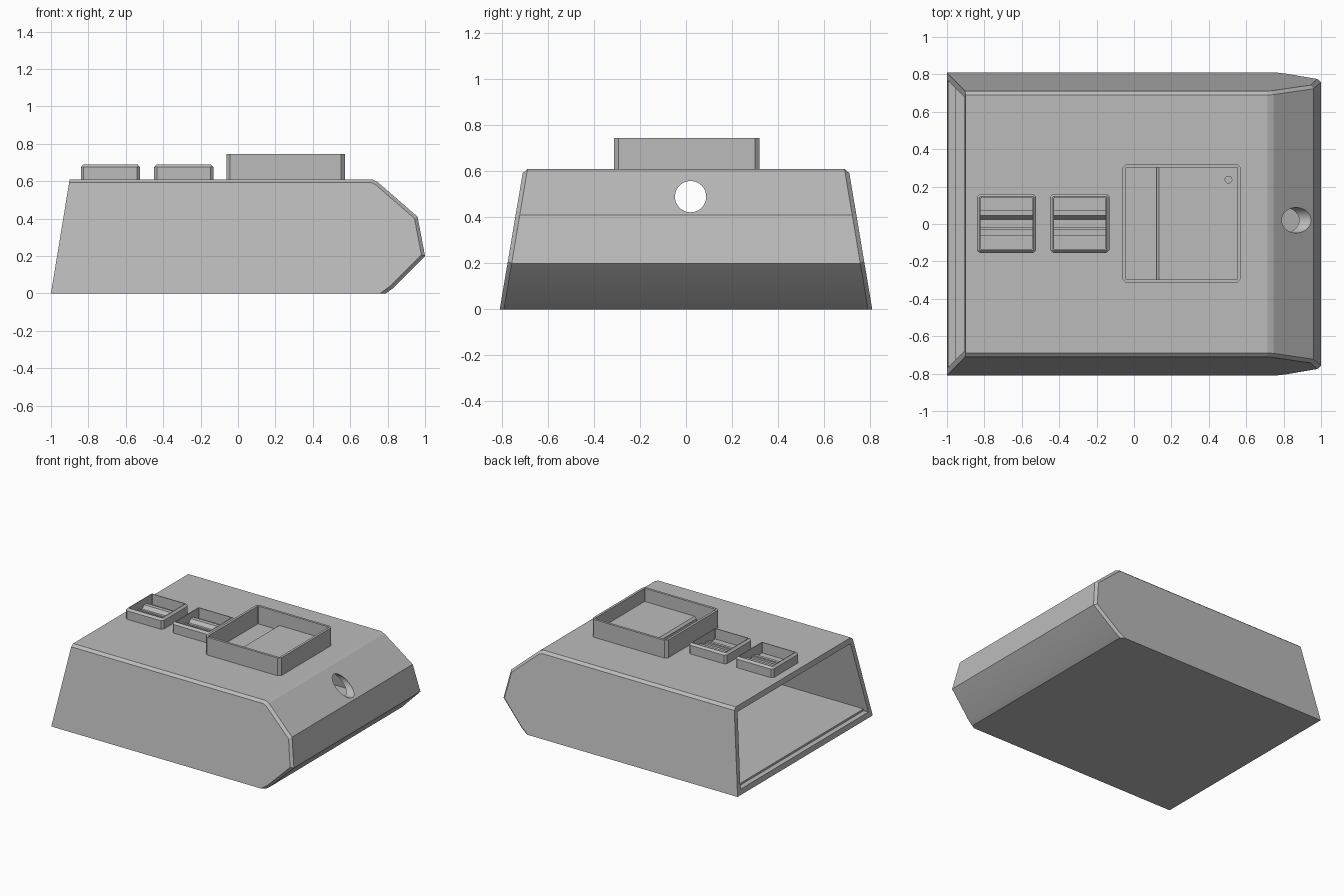
import bpy, bmesh, math
from mathutils import Vector

old = bpy.data.objects.get("Cube")
if old:
    bpy.data.objects.remove(old)

grey = bpy.data.materials.new("light_grey")
grey.use_nodes = True
grey.diffuse_color = (0.5, 0.5, 0.5, 1)
grey.node_tree.nodes["Principled BSDF"].inputs["Base Color"].default_value = (0.5, 0.5, 0.5, 1)


def finish(name, bm):
    bmesh.ops.recalc_face_normals(bm, faces=bm.faces[:])
    mesh = bpy.data.meshes.new(name)
    bm.to_mesh(mesh)
    bm.free()
    mesh.materials.append(grey)
    obj = bpy.data.objects.new(name, mesh)
    bpy.context.collection.objects.link(obj)
    return obj


def prism(points, place):
    """Extrude a profile between sides -1 and 1; place maps (u, v, side) to space."""
    bm = bmesh.new()
    near, far = [[bm.verts.new(place(u, v, s)) for u, v in points] for s in (-1, 1)]
    bm.faces.new(near)
    bm.faces.new(far[::-1])
    n = len(points)
    for i in range(n):
        j = (i + 1) % n
        bm.faces.new((near[i], near[j], far[j], far[i]))
    bmesh.ops.recalc_face_normals(bm, faces=bm.faces[:])
    bm.normal_update()
    return bm


def cut(target, cutter):
    cutter.hide_render = True
    mod = target.modifiers.new("cut", 'BOOLEAN')
    mod.operation = 'DIFFERENCE'
    mod.solver = 'EXACT'
    mod.object = cutter
    bpy.context.view_layer.objects.active = target
    bpy.ops.object.modifier_apply(modifier=mod.name)


def cylinder(name, radius, depth, location, axis):
    bm = bmesh.new()
    bmesh.ops.create_cone(bm, cap_ends=True, segments=48, radius1=radius,
                          radius2=radius, depth=depth)
    turn = Vector((0, 0, 1)).rotation_difference(Vector(axis)).to_matrix()
    bmesh.ops.rotate(bm, matrix=turn, verts=bm.verts)
    bmesh.ops.translate(bm, vec=location, verts=bm.verts)
    return finish(name, bm)


def tapered(inset):
    return lambda x, z, side: Vector((x, side * (0.81 - 0.168 * z - inset), z))


# Housing: tapered shell with chamfered side edges
outline = [(-1, 0), (0.79, 0), (0.825, 0.025), (1, 0.2), (0.96, 0.41),
           (0.745, 0.597), (0.715, 0.61), (-0.9, 0.61)]
bm = prism(outline, tapered(0))


def chamfered(edge):
    normals = [f.normal for f in edge.link_faces]
    has_side = any(abs(n.y) > 0.9 for n in normals)
    plain = any(n.z < -0.9 or n.x < -0.9 for n in normals)
    return has_side and not plain


bmesh.ops.bevel(bm, geom=[e for e in bm.edges if chamfered(e)], offset=0.018,
                segments=1, affect='EDGES', clamp_overlap=True)
housing = finish("housing", bm)

# Hollow interior, open at one end, with a step in its floor
inside = [(-1.1, 0.04), (-0.955, 0.04), (-0.955, 0.055), (0.78, 0.055),
          (0.955, 0.215), (0.92, 0.39), (0.71, 0.57), (-1.1, 0.57)]
cavity = finish("cavity_cutter", prism(inside, tapered(0.037)))
nose_hole = cylinder("nose_hole_cutter", 0.068, 0.5, (0.92, 0.02, 0.49), (1, 0, 0))
wire_hole = cylinder("wire_hole_cutter", 0.018, 0.3, (0.505, 0.237, 0.62), (0, 0, 1))
for tool in (cavity, nose_hole, wire_hole):
    cut(housing, tool)


def tray(name, cx, cy, half, corner, levels):
    """Square wall with clipped corners; levels lists (inset, height) around its section."""
    bm = bmesh.new()
    rings = []
    for inset, z in levels:
        h = half - inset
        c = max(corner - inset, 0.003)
        ring = []
        for sx, sy in ((1, 1), (-1, 1), (-1, -1), (1, -1)):
            pair = [(sx * h, sy * (h - c)), (sx * (h - c), sy * h)]
            if sx * sy < 0:
                pair.reverse()
            ring += [bm.verts.new((cx + x, cy + y, z)) for x, y in pair]
        rings.append(ring)
    for i, a in enumerate(rings):
        b = rings[(i + 1) % len(rings)]
        for k in range(8):
            m = (k + 1) % 8
            bm.faces.new((a[k], a[m], b[m], b[k]))
    return finish(name, bm)


# Large tray with a raised floor plate
tray("large_tray", 0.255, 0.003, 0.317, 0.02,
     [(0, 0.6), (0, 0.745), (0.018, 0.745), (0.018, 0.6)])
plate_outline = [(0.12, 0.6), (0.56, 0.6), (0.56, 0.645), (0.135, 0.645), (0.12, 0.63)]
plate = finish("tray_plate", prism(
    plate_outline, lambda x, z, side: Vector((x, 0.003 + side * 0.305, z))))
cut(plate, wire_hole)

# Two small trays, each with a stepped ridge across its floor
ridge_outline = [(0.075, 0.6), (0.075, 0.645), (0.045, 0.645), (0.025, 0.62),
                 (-0.015, 0.62), (-0.015, 0.635), (-0.03, 0.635), (-0.03, 0.625),
                 (-0.065, 0.625), (-0.065, 0.6)]
for label, cx in (("outer", -0.682), ("inner", -0.29)):
    tray(label + "_small_tray", cx, 0.003, 0.158, 0.015,
         [(0, 0.6), (0, 0.675), (0.014, 0.69), (0.02, 0.69), (0.02, 0.6)])
    finish(label + "_ridge", prism(
        ridge_outline, lambda y, z, side, cx=cx: Vector((cx + side * 0.14, y, z))))

# Remove the cutters and smooth only the round holes
for tool in (cavity, nose_hole, wire_hole):
    bpy.data.objects.remove(tool)
bpy.ops.object.select_all(action='DESELECT')
for obj in (housing, plate):
    obj.select_set(True)
bpy.context.view_layer.objects.active = housing
bpy.ops.object.shade_smooth_by_angle(angle=math.radians(10))
